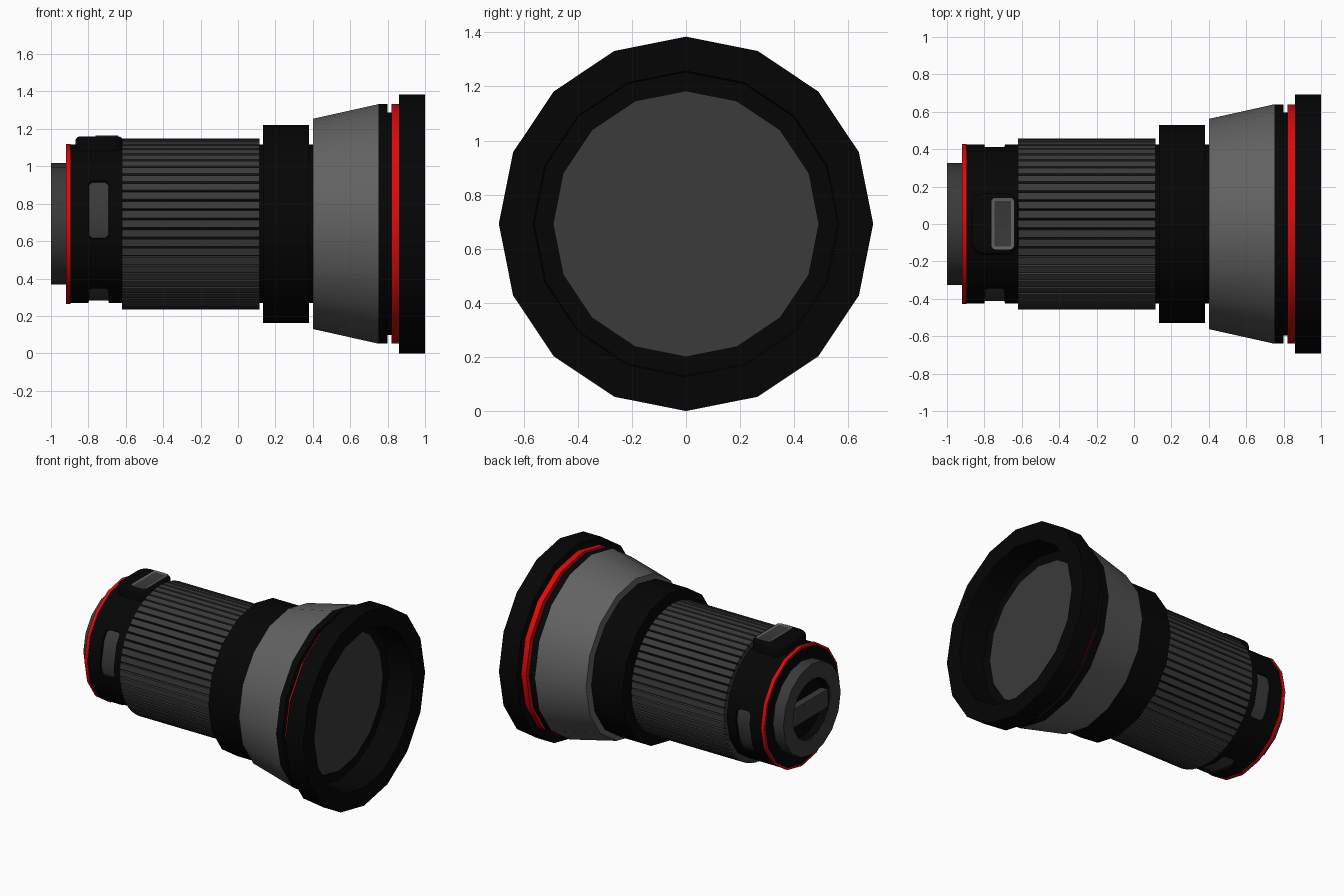
import bpy, bmesh, math

if "Cube" in bpy.data.objects:
    bpy.data.objects.remove(bpy.data.objects["Cube"])

CZ = 0.692         # height of the lens axis
SIDES = 16


def material(name, rgb):
    m = bpy.data.materials.new(name)
    m.diffuse_color = (*rgb, 1)
    m.use_nodes = True
    m.node_tree.nodes["Principled BSDF"].inputs["Base Color"].default_value = m.diffuse_color
    return m


BLACK = material("black", (0.0016, 0.0016, 0.0016))
DARK = material("dark_grey", (0.042, 0.042, 0.042))
GREY = material("mid_grey", (0.122, 0.122, 0.122))
RED = material("red", (0.72, 0.003, 0.003))
GLASS = material("glass_grey", (0.043, 0.043, 0.043))


def finish(name, bm, mats):
    me = bpy.data.meshes.new(name)
    bm.to_mesh(me)
    bm.free()
    for m in mats:
        me.materials.append(m)
    me.shade_smooth()
    me.set_sharp_from_angle(angle=math.radians(30))
    ob = bpy.data.objects.new(name, me)
    bpy.context.collection.objects.link(ob)
    return ob


def lathe_bm(profile, closed, split=1):
    """Revolve (x, radius) points around the lens axis; split=2 halves each flat side."""
    bm = bmesh.new()
    n = SIDES * split
    rings = []
    for x, r in profile:
        loop = []
        for k in range(n):
            a = 2 * math.pi * k / n
            s = r * math.cos(math.pi / SIDES) if k % split else r
            loop.append(bm.verts.new((x, s * math.sin(a), CZ + s * math.cos(a))))
        rings.append(loop)
    pairs = list(zip(rings, rings[1:]))
    if closed:
        pairs.append((rings[-1], rings[0]))
    for p, q in pairs:
        for k in range(n):
            j = (k + 1) % n
            bm.faces.new((p[k], p[j], q[j], q[k]))
    bmesh.ops.remove_doubles(bm, verts=bm.verts[:], dist=1e-5)
    bmesh.ops.recalc_face_normals(bm, faces=bm.faces[:])
    return bm


def lathe(name, profile, mat, closed=True):
    return finish(name, lathe_bm(profile, closed), [mat])


def ring(name, x0, x1, r, mat, inner=0.4):
    return lathe(name, [(x0, inner), (x0, r), (x1, r), (x1, inner)], mat)


def box_bm(lo, hi, corner=0.0, top=0.0):
    """Box with rounded upright corners and a softened top edge."""
    bm = bmesh.new()
    bmesh.ops.create_cube(bm, size=1)
    for v in bm.verts:
        v.co = [lo[i] if v.co[i] < 0 else hi[i] for i in range(3)]
    if corner:
        es = [e for e in bm.edges if abs(e.verts[0].co.z - e.verts[1].co.z) > 1e-4]
        bmesh.ops.bevel(bm, geom=es, offset=corner, segments=4, profile=0.5, affect='EDGES')
    if top:
        es = [e for e in bm.edges if all(v.co.z > hi[2] - 1e-4 for v in e.verts)]
        bmesh.ops.bevel(bm, geom=es, offset=top, segments=3, profile=0.5, affect='EDGES')
    return bm


# Main barrel with three recessed rounded pads around the rear
bm = lathe_bm([(-0.918, 0), (-0.918, 0.424), (-0.8, 0.424), (-0.69, 0.424),
               (0.42, 0.424), (0.42, 0)], False, 2)
for f in bm.faces:
    c = f.calc_center_median()
    a = math.degrees(math.atan2(-c.y, c.z - CZ)) % 360
    near = abs((a - 78.75 + 45) % 90 - 45) < 22
    if -0.8 < c.x < -0.69 and near and 50 < a < 290:
        f.material_index = 1
corners = [v for v in bm.verts if sum(f.material_index for f in v.link_faces) == 1]
bmesh.ops.bevel(bm, geom=corners, offset=0.018, segments=1, affect='VERTICES', material=0)
pads = [f for f in bm.faces if f.material_index == 1]
walls = bmesh.ops.inset_region(bm, faces=pads, thickness=0.003, depth=-0.013,
                               use_even_offset=True)["faces"]
for f in walls:
    f.material_index = 0
finish("main_barrel", bm, [BLACK, DARK])

# Ribbed grip: raised grey ribs with narrow black groove floors
RIBS, R_OUT, R_IN = 56, 0.457, 0.44
bm = bmesh.new()
outline = []
for k in range(RIBS):
    for frac, r in ((0.0, R_OUT), (0.78, R_OUT), (0.81, R_IN), (0.97, R_IN)):
        a = 2 * math.pi * (k + frac - 0.39) / RIBS
        outline.append((r * math.sin(a), CZ + r * math.cos(a)))
ends = [[bm.verts.new((x, y, z)) for y, z in outline] for x in (-0.62, 0.115)]
n = len(outline)
for k in range(n):
    j = (k + 1) % n
    f = bm.faces.new((ends[0][k], ends[0][j], ends[1][j], ends[1][k]))
    f.material_index = 1 if k % 4 == 2 else 0
for e in ends:
    bm.faces.new(e)
bmesh.ops.recalc_face_normals(bm, faces=bm.faces[:])
finish("ribbed_grip", bm, [DARK, BLACK])

# Rings and flared front section; the rear red band leaves the end face black
lathe("rear_red_ring", [(-0.92, 0.415), (-0.92, 0.428), (-0.896, 0.428), (-0.896, 0.415)], RED)
ring("middle_ring", 0.135, 0.38, 0.53, BLACK)
lathe("flared_section", [(0.4, 0.4), (0.4, 0.562), (0.75, 0.64), (0.75, 0.4)], GREY)
ring("flare_edge_ring", 0.75, 0.798, 0.64, BLACK)
ring("front_neck", 0.79, 0.87, 0.595, BLACK, 0.575)
ring("front_red_ring", 0.82, 0.861, 0.64, RED, 0.58)

# Front hood with a deep well, and the glass at its bottom
lathe("front_hood", [(0.86, 0.575), (0.86, 0.692), (1.0, 0.692), (1.0, 0.565),
                     (0.803, 0.56), (0.803, 0.48), (0.799, 0.48), (0.799, 0.575)], BLACK)
lathe("front_glass", [(0.799, 0), (0.799, 0.49), (0.805, 0.49), (0.805, 0)], GLASS, False)

# Rear cap with a recessed well and a grip bar
lathe("rear_cap", [(-0.91, 0.21), (-0.91, 0.325), (-1.0, 0.325), (-1.0, 0.215)], DARK)
lathe("rear_cap_well", [(-0.995, 0.213), (-0.935, 0.205), (-0.935, 0)], BLACK, False)
finish("rear_cap_bar", box_bm((-0.985, -0.2, CZ - 0.065), (-0.92, 0.2, CZ + 0.065)), [DARK])

# Switch housing on top, with a framed button
finish("switch_housing", box_bm((-0.87, -0.165, 1.0), (-0.615, 0.165, 1.16), 0.07, 0.025), [BLACK])
bm = box_bm((-0.762, -0.135, 1.1), (-0.642, 0.14, 1.165), 0.02)
top = max(bm.faces, key=lambda f: f.calc_center_median().z)
bmesh.ops.inset_region(bm, faces=[top], thickness=0.016, depth=-0.004)
top.material_index = 1
finish("switch_button", bm, [GREY, DARK])
